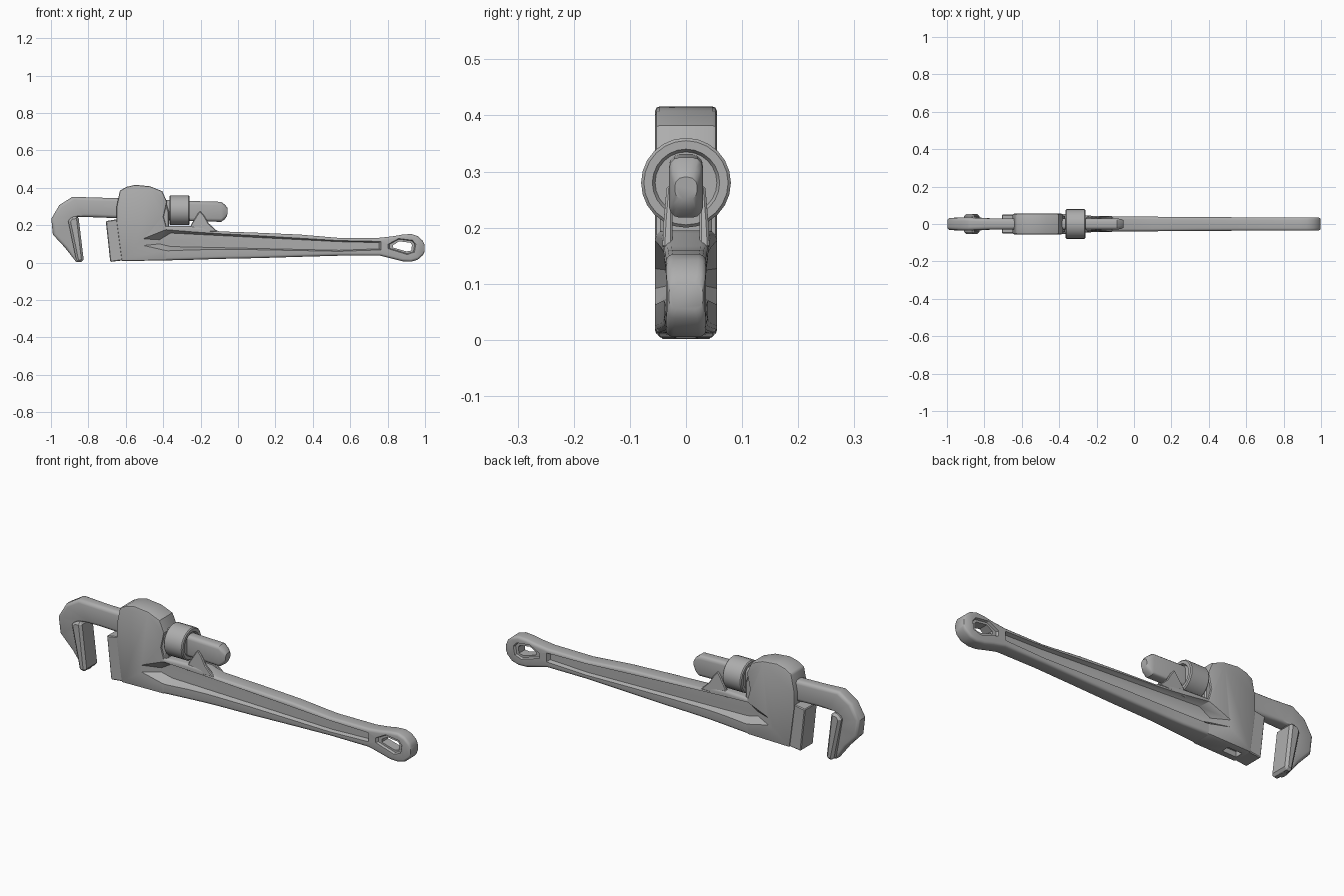
import bpy, bmesh, math
from mathutils import Vector

cube = bpy.data.objects.get("Cube")
if cube:
    bpy.data.objects.remove(cube, do_unlink=True)

steel = bpy.data.materials.new("grey_steel")
steel.use_nodes = True
GREY = (0.42, 0.42, 0.42, 1)
steel.diffuse_color = GREY
steel.node_tree.nodes["Principled BSDF"].inputs["Base Color"].default_value = GREY


def finish(name, bm):
    bmesh.ops.recalc_face_normals(bm, faces=bm.faces[:])
    mesh = bpy.data.meshes.new(name)
    bm.to_mesh(mesh)
    bm.free()
    mesh.materials.append(steel)
    obj = bpy.data.objects.new(name, mesh)
    bpy.context.collection.objects.link(obj)
    return obj


def skin(bm, rings):
    """Bridge closed rings of points and cap both ends."""
    loops = [[bm.verts.new(p) for p in ring] for ring in rings]
    for a, b in zip(loops, loops[1:]):
        for i in range(len(a)):
            j = (i + 1) % len(a)
            bm.faces.new((a[i], a[j], b[j], b[i]))
    bm.faces.new(loops[0])
    bm.faces.new(loops[-1])


def prism(name, outline, y0, y1, far_outline=None):
    """Side profile in x, z carried from y0 to y1, optionally tapering."""
    bm = bmesh.new()
    skin(bm, [[(x, y0, z) for x, z in outline],
              [(x, y1, z) for x, z in far_outline or outline]])
    return finish(name, bm)


def loft(name, stations, radius):
    """Rounded sections, each between two profile points with a half width."""
    rings = []
    for x0, z0, x1, z1, w in stations:
        a, b = Vector((x0, 0, z0)), Vector((x1, 0, z1))
        mid, up, half = (a + b) / 2, (a - b).normalized(), (a - b).length / 2
        r = min(radius, w * 0.8, half * 0.8)
        ring = []
        for k, (sy, su) in enumerate(((1, 1), (-1, 1), (-1, -1), (1, -1))):
            for step in range(4):
                t = math.radians(90 * k + 30 * step)
                y = sy * (w - r) + r * math.cos(t)
                u = su * (half - r) + r * math.sin(t)
                ring.append(mid + up * u + Vector((0, y, 0)))
        rings.append(ring)
    bm = bmesh.new()
    skin(bm, rings)
    return finish(name, bm)


def apply(obj, mod):
    bpy.context.view_layer.objects.active = obj
    bpy.ops.object.modifier_apply(modifier=mod.name)


def bevel(obj, width, segments=2):
    mod = obj.modifiers.new("bevel", 'BEVEL')
    mod.width, mod.segments = width, segments
    mod.limit_method, mod.angle_limit = 'ANGLE', math.radians(50)
    apply(obj, mod)


def boolean(obj, other, operation):
    mod = obj.modifiers.new("boolean", 'BOOLEAN')
    mod.operation, mod.object, mod.solver = operation, other, 'EXACT'
    apply(obj, mod)
    bpy.data.objects.remove(other, do_unlink=True)


# Handle: x, top z, bottom z, half width
columns = [(-.61, .19, .01, .054), (-.38, .195, .012, .054), (-.25, .195, .015, .045),
           (-.16, .19, .018, .041), (-.1, .167, .02, .04), (.1, .16, .024, .039),
           (.33, .15, .031, .037), (.54, .132, .037, .036), (.76, .133, .037, .036),
           (.83, .141, .02, .036), (.88, .15, .007, .036), (.925, .153, .005, .036),
           (.96, .142, .015, .036), (.987, .118, .038, .034), (.996, .1, .055, .03)]
handle = loft("handle_and_head", [(x, t, x, b, w) for x, t, b, w in columns], .014)

# Domed head block joined to the handle
head = prism("head", [(-.622, .008), (-.65, .22), (-.65, .295), (-.632, .385), (-.595, .405),
                      (-.55, .416), (-.47, .408), (-.405, .382), (-.38, .325), (-.398, .245),
                      (-.38, .18), (-.38, .012)], -.055, .055)
bevel(head, .008)
boolean(handle, head, 'UNION')

# Sloped recesses along both sides and around the hanging hole
web_outer = [(-.52, .128), (-.39, .18), (.54, .126), (.775, .122),
             (.775, .06), (.54, .052), (-.38, .058), (-.52, .09)]
web_inner = [(-.42, .122), (-.36, .158), (.54, .112), (.755, .107),
             (.755, .074), (.54, .066), (-.36, .086), (-.42, .1)]
rim_outer = [(.785, .1), (.855, .138), (.94, .128), (.965, .1), (.955, .05), (.91, .03), (.785, .07)]
rim_inner = [(.81, .098), (.86, .125), (.93, .116), (.945, .098), (.938, .058), (.905, .048), (.81, .077)]
for side in (-1, 1):
    for outer, inner, depth in ((web_outer, web_inner, .017), (rim_outer, rim_inner, .025)):
        cutter = prism("recess_cutter", outer, side * .062, side * depth, inner)
        boolean(handle, cutter, 'DIFFERENCE')
hole = [(.83, .094), (.862, .114), (.922, .106), (.93, .094), (.926, .064), (.9, .06), (.83, .08)]
boolean(handle, prism("hole_cutter", hole, -.1, .1), 'DIFFERENCE')
slot = [(-.6, -.02), (-.52, -.02), (-.52, .035), (-.6, .035)]
boolean(handle, prism("slot_cutter", slot, -.02, .02), 'DIFFERENCE')

# Fixed jaw insert
heel_jaw = prism("heel_jaw", [(-.707, .222), (-.645, .232), (-.615, .012), (-.683, .004)],
                 -.05, .05)
bevel(heel_jaw, .004, 1)

# Sliding hook with its long shank
hook = loft("hook_jaw_shank", [
    (-.864, .002, -.835, .002, .022), (-.925, .08, -.85, .1, .026),
    (-.99, .15, -.866, .18, .03), (-.998, .235, -.868, .225, .033),
    (-.955, .308, -.855, .244, .034), (-.885, .352, -.815, .244, .034),
    (-.77, .348, -.76, .242, .03), (-.65, .345, -.65, .238, .03),
    (-.27, .33, -.27, .222, .03), (-.09, .325, -.09, .218, .03),
    (-.068, .308, -.07, .232, .026), (-.055, .29, -.058, .25, .02)], .018)

# Broad tooth plate on the hook
tooth_plate = prism("hook_tooth_plate", [(-.908, .222), (-.892, .245), (-.853, .248),
                                         (-.824, .006), (-.862, 0)], -.054, .054)
bevel(tooth_plate, .012, 1)

# Adjusting nut with shallow dished ends
bm = bmesh.new()
profile = [(-.358, .055), (-.366, .06), (-.366, .075), (-.361, .08),
           (-.265, .08), (-.26, .075), (-.26, .06), (-.268, .055)]
skin(bm, [[(x, r * math.cos(math.tau * i / 24), .28 + r * math.sin(math.tau * i / 24))
           for i in range(24)] for x, r in profile])
nut = finish("adjusting_nut", bm)

# Seat between the head and the nut
seat = prism("nut_seat", [(-.42, .18), (-.42, .32), (-.385, .32), (-.368, .27), (-.368, .18)],
             -.046, .046)
bevel(seat, .006, 1)

# Pair of guide prongs around the shank
prong = [(-.265, .16), (-.25, .205), (-.215, .262), (-.203, .277), (-.18, .25),
         (-.158, .212), (-.11, .165)]
parts = [handle, heel_jaw, hook, tooth_plate, nut, seat]
for side, label in ((1, "back"), (-1, "front")):
    arm = prism(label + "_guide_prong", prong, side * .024, side * .042)
    for v in arm.data.vertices:
        if abs(v.co.y) > .03:
            v.co.y -= side * max(0, v.co.z - .18) * .08
    bevel(arm, .004, 1)
    parts.append(arm)

# Smooth rounded surfaces, keep hard edges
bpy.ops.object.select_all(action='DESELECT')
for obj in parts:
    obj.select_set(True)
bpy.context.view_layer.objects.active = handle
bpy.ops.object.shade_smooth_by_angle(angle=math.radians(32))
